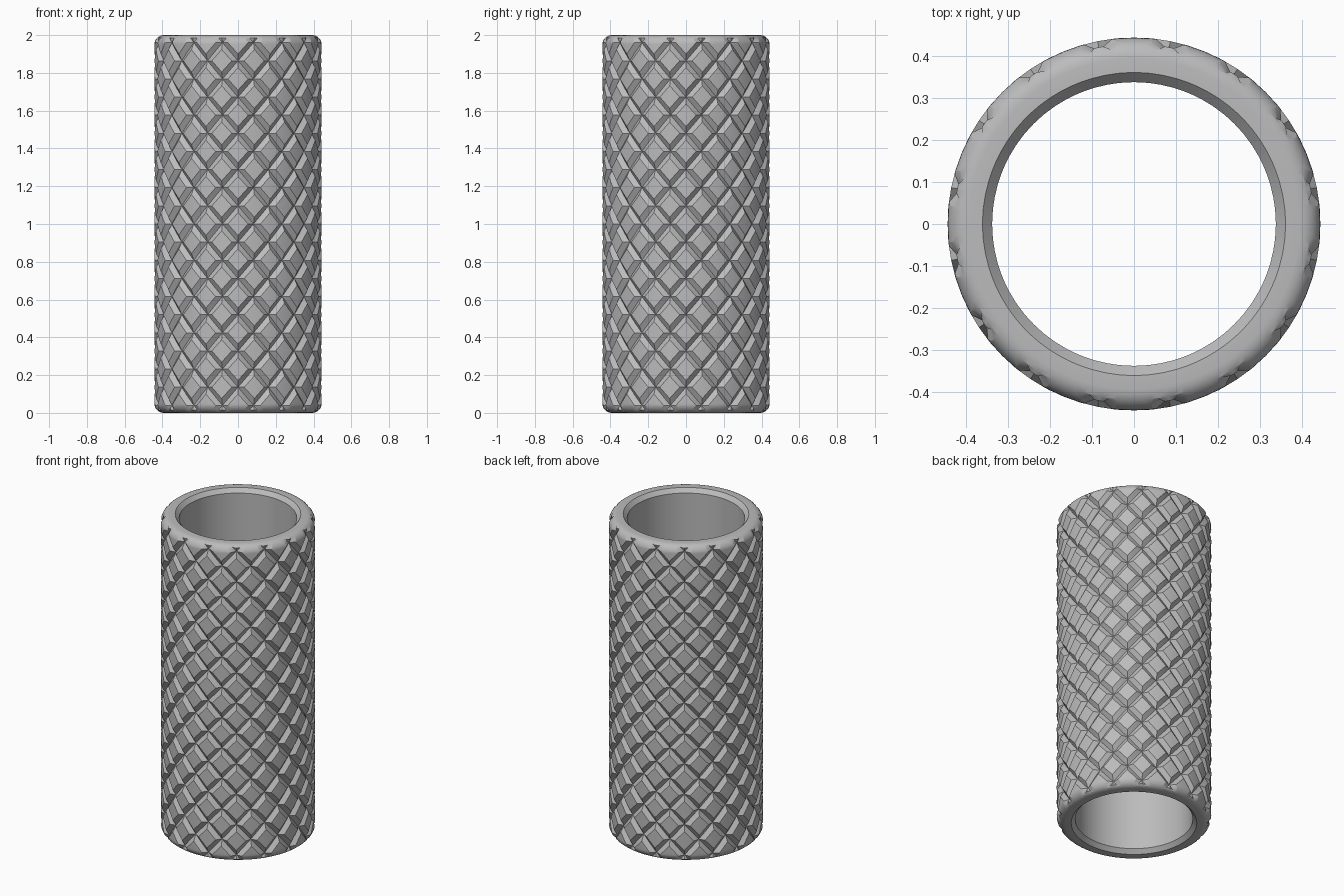
import bpy
import bmesh
from math import sin, cos, pi, sqrt, radians
from mathutils import Vector

if "Cube" in bpy.data.objects:
    bpy.data.objects.remove(bpy.data.objects["Cube"], do_unlink=True)

OUTER, BORE, LIP = 0.443, 0.337, 0.36   # radii
FILLET, CHAMFER = 0.05, 0.025
COUNT = 16                              # diamonds around
PITCH = 0.192                           # diamond height
HALF, DEPTH = 0.19, 0.022               # groove half width (in cells) and depth
TOP = 1 / PITCH                         # half length in cells

steel = bpy.data.materials.new("brushed_grey")
steel.use_nodes = True
grey = (0.5, 0.5, 0.5, 1)
steel.diffuse_color = grey
steel.node_tree.nodes["Principled BSDF"].inputs["Base Color"].default_value = grey

# Unrolled sheet: x counts diamonds around, y counts diamonds up from the middle
bm = bmesh.new()
bm.faces.new([bm.verts.new((x, y, 0)) for x, y in
              ((0, -TOP), (COUNT, -TOP), (COUNT, TOP), (0, TOP))])


def cut(point, normal):
    bmesh.ops.bisect_plane(bm, geom=bm.verts[:] + bm.edges[:] + bm.faces[:], dist=1e-4,
                           plane_co=point, plane_no=Vector(normal).normalized())


# Both families of crossing grooves: two rims and a valley each
for side in (1, -1):
    for k in range(-6, COUNT + 7):
        for offset in (-HALF, 0, HALF):
            cut((k - 0.5 + offset, 0, 0), (1, side, 0))

# Upright cuts for roundness, level cuts for the groove crossings
for i in range(1, COUNT * 4):
    cut((i / 4, 0, 0), (1, 0, 0))
for i in range(-10, 11):
    cut((0, i / 2, 0), (0, 1, 0))

# Level cuts for the rounded rims
for i in range(6):
    level = (1 - FILLET + FILLET * sin(radians(15 * i))) / PITCH
    for side in (1, -1):
        cut((0, side * level, 0), (0, 1, 0))


def groove(u):
    off = abs(u - round(u))
    return DEPTH * max(0, 1 - off / HALF)


# Roll the sheet into the knurled barrel
for v in bm.verts:
    x, y = v.co.x, v.co.y
    depth = max(groove(x + y + 0.5), groove(x - y + 0.5))
    rise = max(0, abs(y) * PITCH - 1 + FILLET)
    rim = OUTER - FILLET + sqrt(max(0, FILLET ** 2 - rise ** 2))
    r = min(rim, OUTER - depth)
    a = 2 * pi * x / COUNT
    v.co = (r * cos(a), r * sin(a), 1 + y * PITCH)
bmesh.ops.remove_doubles(bm, verts=bm.verts[:], dist=1e-4)


def extend(edges, radius, z):
    """Extrude a rim loop to a new radius and height."""
    new = bmesh.ops.extrude_edge_only(bm, edges=edges)["geom"]
    for v in new:
        if isinstance(v, bmesh.types.BMVert):
            flat = Vector((v.co.x, v.co.y, 0)).normalized() * radius
            v.co = (flat.x, flat.y, z)
    return [e for e in new if isinstance(e, bmesh.types.BMEdge) and e.is_boundary]


# End faces, inner chamfers and the bore
mouths = []
for end, inward in ((0, 1), (2, -1)):
    loop = [e for e in bm.edges if e.is_boundary
            and all(abs(v.co.z - end) < 1e-3 for v in e.verts)]
    loop = extend(loop, LIP, end)
    mouths += extend(loop, BORE, end + inward * CHAMFER)
bmesh.ops.bridge_loops(bm, edges=mouths)
bmesh.ops.recalc_face_normals(bm, faces=bm.faces[:])

mesh = bpy.data.meshes.new("knurled_sleeve")
bm.to_mesh(mesh)
bm.free()
mesh.materials.append(steel)
sleeve = bpy.data.objects.new("knurled_sleeve", mesh)
bpy.context.scene.collection.objects.link(sleeve)

bpy.ops.object.select_all(action="DESELECT")
sleeve.select_set(True)
bpy.context.view_layer.objects.active = sleeve
bpy.ops.object.shade_smooth_by_angle(angle=radians(22))
